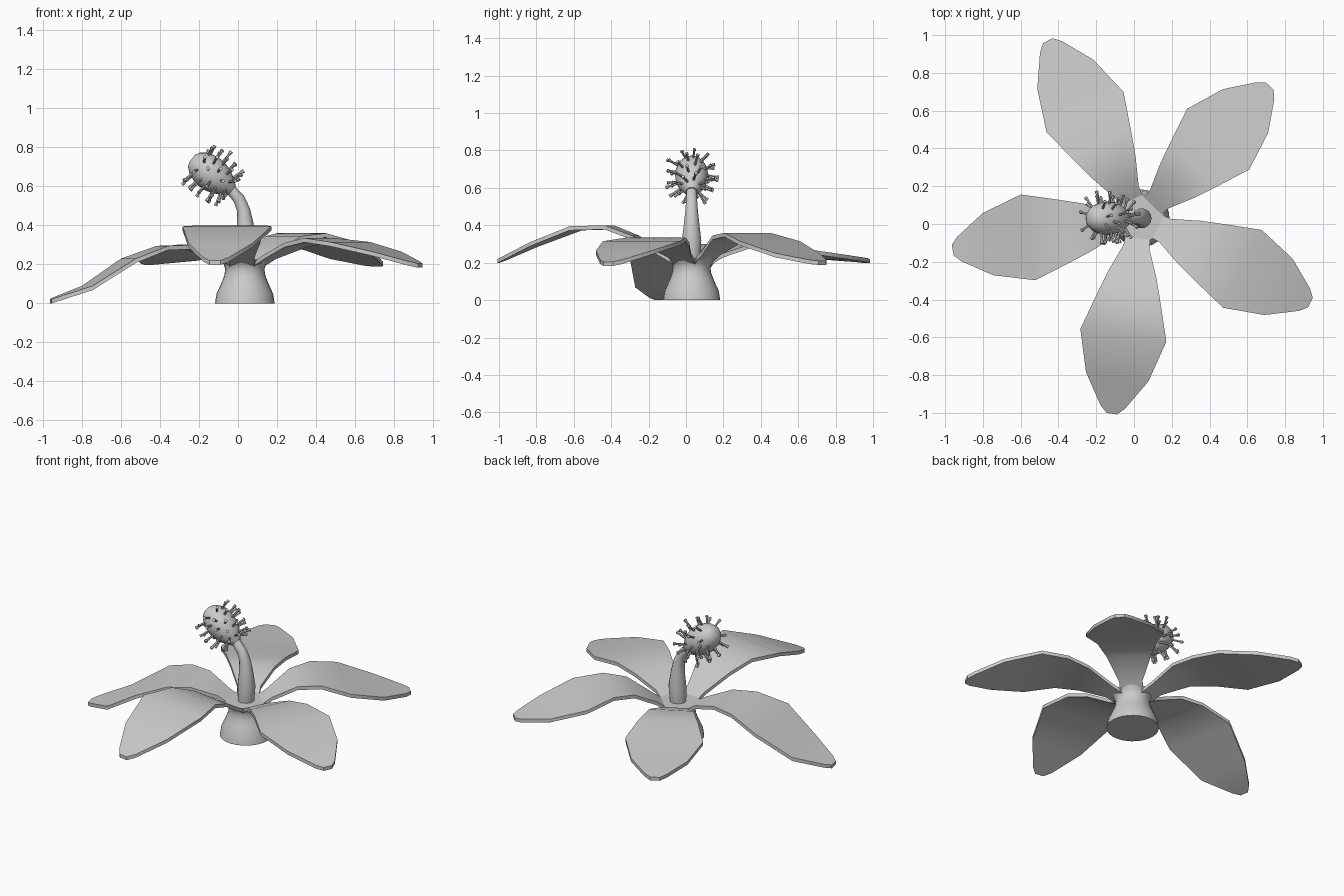
import bpy, bmesh, math, random
from mathutils import Vector

if "Cube" in bpy.data.objects:
    bpy.data.objects.remove(bpy.data.objects["Cube"])

random.seed(4)
C = Vector((0.035, 0.03, 0))


def make(name, verts, faces, angle=35):
    me = bpy.data.meshes.new(name)
    me.from_pydata([tuple(v) for v in verts], [], faces)
    bm = bmesh.new()
    bm.from_mesh(me)
    bmesh.ops.recalc_face_normals(bm, faces=bm.faces)
    bm.to_mesh(me)
    bm.free()
    ob = bpy.data.objects.new(name, me)
    bpy.context.collection.objects.link(ob)
    bpy.ops.object.select_all(action='DESELECT')
    ob.select_set(True)
    bpy.context.view_layer.objects.active = ob
    bpy.ops.object.shade_smooth_by_angle(angle=math.radians(angle))
    return ob


def loft(rings):
    """Closed skin over a list of equal-length point rings."""
    n = len(rings[0])
    verts = [p for r in rings for p in r]
    faces = [(i * n + j, i * n + (j + 1) % n, (i + 1) * n + (j + 1) % n, (i + 1) * n + j)
             for i in range(len(rings) - 1) for j in range(n)]
    last = len(verts) - n
    return verts, faces + [tuple(range(n))[::-1], tuple(range(last, last + n))]


def ring(centre, axis, radius, n):
    q = Vector((0, 0, 1)).rotation_difference(axis)
    return [centre + q @ Vector((radius * math.cos(a), radius * math.sin(a), 0))
            for a in (2 * math.pi * i / n for i in range(n))]


UP = Vector((0, 0, 1))

# flared base, narrow waist and shallow cup
base_profile = [(0, .153), (.05, .145), (.10, .122), (.14, .106), (.175, .1), (.20, .108), (.225, .125)]
make("base", *loft([ring(C + UP * z, UP, r, 28) for z, r in base_profile]))

# petals: one shared outline, individual height curves
dist = [.06, .15, .3, .44, .62, .84, 1.0, 1.035]
half = [.065, .069, .13, .175, .23, .167, .065, .028]
heights = {
    "front_petal": [.20, .25, .345, .40, .395, .31, .235, .22],
    "right_petal": [.20, .25, .31, .335, .315, .265, .215, .205],
    "back_right_petal": [.20, .26, .345, .36, .315, .25, .215, .21],
    "back_left_petal": [.20, .25, .305, .30, .265, .24, .225, .22],
    "left_petal": [.20, .25, .30, .295, .23, .09, .035, .022],
}
lengths = [1.01, .97, .945, 1.025, .975]
for k, (name, zs) in enumerate(heights.items()):
    a = math.radians(-98.4 + 72 * k)
    d, s = Vector((math.cos(a), math.sin(a), 0)), Vector((-math.sin(a), math.cos(a), 0))
    rings = []
    for t, w, z in zip(dist, half, zs):
        top = [C + d * t * lengths[k] + s * w * u + UP * z for u in (-1, -.5, 0, .5, 1)]
        under = [p - UP * .022 for p in reversed(top)]
        rings.append(top + under)
    make(name, *loft(rings), angle=40)

# bent stalk
path = [(.035, .18, .045), (.037, .25, .05), (.04, .32, .053), (.037, .41, .042),
        (.028, .48, .034), (.005, .535, .03), (-.03, .575, .028), (-.065, .605, .028)]
pts = [Vector((x, C.y, z)) for x, z, r in path]
make("stalk", *loft([ring(p, (pts[min(i + 1, 7)] - pts[max(i - 1, 0)]).normalized(), path[i][2], 14)
                     for i, p in enumerate(pts)]))

# bulbous head
axis = Vector((-.215, 0, .17)).normalized()
start = Vector((-.03, C.y, .58))
head = [(0, .03), (.03, .052), (.07, .075), (.11, .086), (.15, .089), (.19, .082),
        (.225, .068), (.25, .048), (.262, .025)]
make("head", *loft([ring(start + axis * t, axis, r, 20) for t, r in head]))

# flared bristles in staggered rows around the head
bv, bf = [], []
side = Vector((0, 1, 0))
other = axis.cross(side)
for row, (t, r, tilt) in enumerate([(.035, .05, -.35), (.075, .072, -.15), (.12, .083, 0),
                                    (.165, .082, .1), (.205, .071, .2)]):
    for i in range(9):
        a = 2 * math.pi * (i + .5 * (row % 2)) / 9 + random.uniform(-.1, .1)
        out = side * math.cos(a) + other * math.sin(a)
        d = (out + axis * tilt).normalized()
        p = start + axis * (t + random.uniform(-.008, .008)) + out * r
        h = random.uniform(.05, .075)
        v, f = loft([ring(p + d * x, d, q, 6) for x, q in
                     [(-.01, .0065), (h * .75, .0065), (h * .85, .01), (h, .01)]])
        bf += [tuple(j + len(bv) for j in face) for face in f]
        bv += v
make("bristles", bv, bf)
